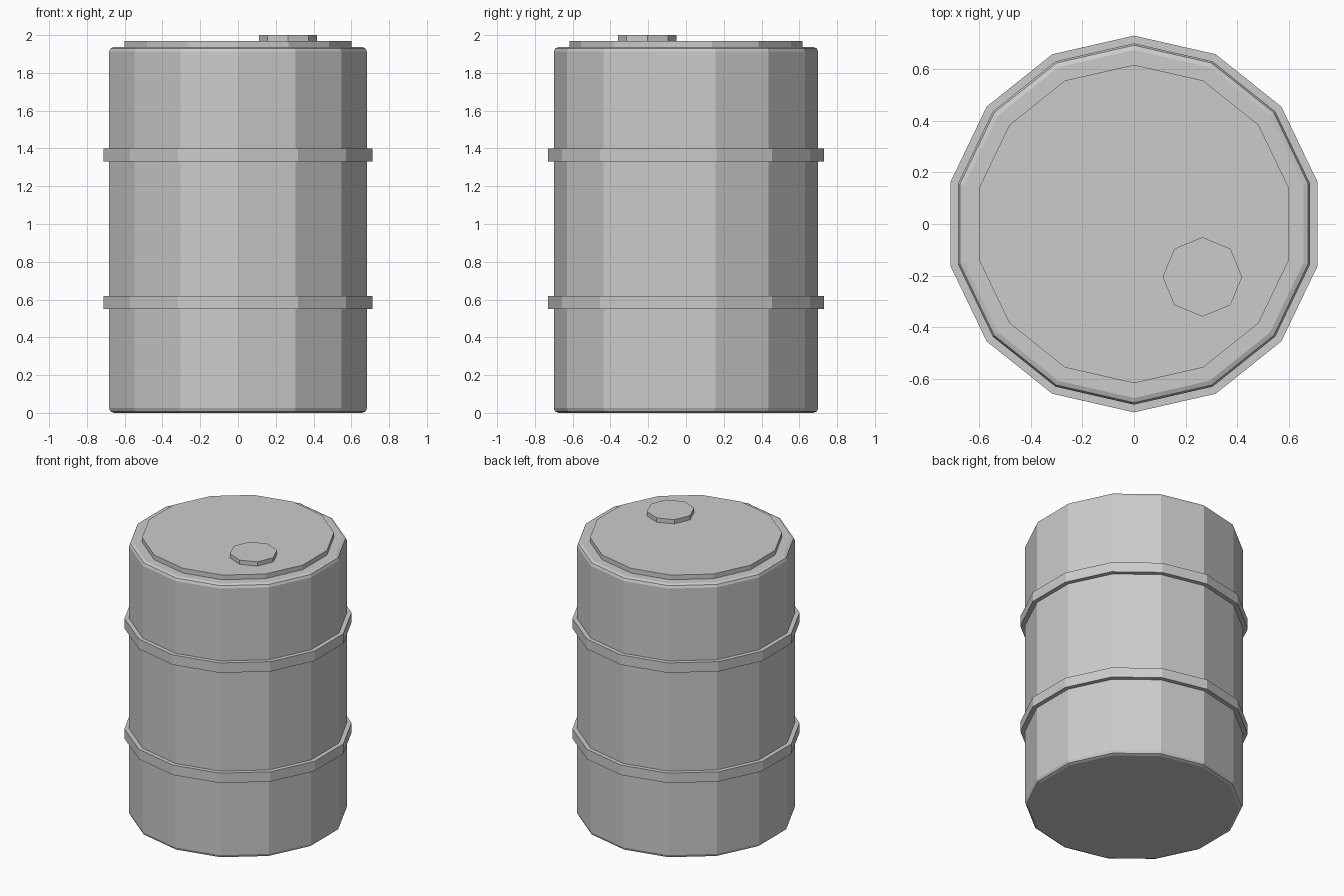
import bpy, bmesh
from math import sin, cos, tau

if "Cube" in bpy.data.objects:
    bpy.data.objects.remove(bpy.data.objects["Cube"])


def prism(name, sides, radius, z0, z1, x=0.0, y=0.0):
    """Flat-shaded upright prism with a corner on +y."""
    bm = bmesh.new()
    base = [bm.verts.new((x + radius * sin(tau * i / sides),
                          y + radius * cos(tau * i / sides), z0))
            for i in range(sides)]
    face = bm.faces.new(base)
    top = bmesh.ops.extrude_face_region(bm, geom=[face], use_keep_orig=True)
    bmesh.ops.translate(bm, vec=(0, 0, z1 - z0),
                        verts=[v for v in top["geom"] if isinstance(v, bmesh.types.BMVert)])
    bmesh.ops.recalc_face_normals(bm, faces=bm.faces)
    mesh = bpy.data.meshes.new(name)
    bm.to_mesh(mesh)
    bm.free()
    obj = bpy.data.objects.new(name, mesh)
    bpy.context.collection.objects.link(obj)
    return obj


# Barrel body with softened rims
body = prism("barrel_body", 14, 0.70, 0.0, 1.937)
bevel = body.modifiers.new("rim_bevel", "BEVEL")
bevel.width = 0.025
bevel.segments = 2
bevel.limit_method = "ANGLE"
bevel.angle_limit = 0.7

# Two raised hoops
for name, z in (("lower_hoop", 0.585), ("upper_hoop", 1.365)):
    prism(name, 14, 0.73, z - 0.035, z + 0.035)

# Lid and filler cap
prism("lid", 14, 0.617, 1.92, 1.97)
prism("filler_cap", 8, 0.154, 1.96, 2.0, 0.265, -0.205)
